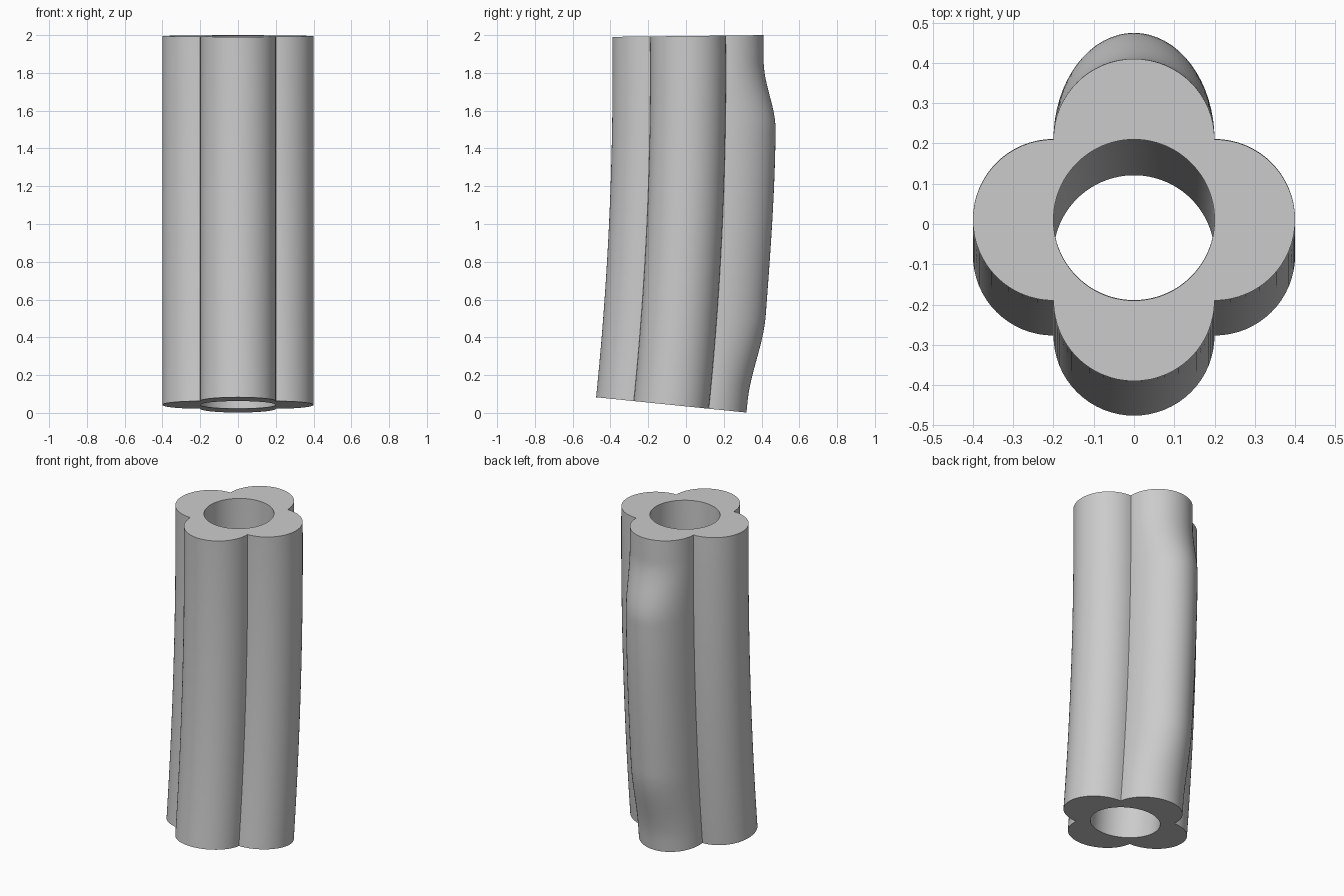
import bpy, bmesh
from math import sin, cos, pi, radians

if "Cube" in bpy.data.objects:
    bpy.data.objects.remove(bpy.data.objects["Cube"])

R = 0.2            # lobe radius, hole radius and lobe offset
SEGS = 32          # steps per lobe
RINGS = 80         # steps along the bent axis
LENGTH = 1.956
TILT_TOP, TILT_BOTTOM = -0.0115, 0.1015   # axis lean in radians


def smoothstep(a, b, x):
    t = max(0.0, min(1.0, (x - a) / (b - a)))
    return t * t * (3 - 2 * t)


def bulge(z):
    """Extra depth of the back lobe at height z."""
    height = 0.057 + 0.009 * smoothstep(0.5, 1.4, z)
    return height * smoothstep(0.1, 0.55, z) * smoothstep(1.86, 1.5, z)


def section(z):
    """Four-lobed outline and the matching round hole."""
    outer, inner = [], []
    for lobe in range(4):
        d = lobe * pi / 2
        for i in range(SEGS):
            a = -pi / 2 + pi * i / SEGS
            depth = R + (bulge(z) if lobe == 1 else 0)
            u, v = R + depth * cos(a), R * sin(a)
            outer.append((u * cos(d) - v * sin(d), u * sin(d) + v * cos(d)))
            inner.append((R * cos(d + a / 2), R * sin(d + a / 2)))
    return outer, inner


# Sweep the section down a gentle arc, starting from the top
bm = bmesh.new()
rings = []
y, z, step = 0.01, 1.9953, LENGTH / RINGS
for k in range(RINGS + 1):
    tilt = TILT_TOP + (TILT_BOTTOM - TILT_TOP) * k / RINGS
    rings.append([[bm.verts.new((px, y + py * cos(tilt), z - py * sin(tilt)))
                   for px, py in loop] for loop in section(z)])
    mid = tilt + (TILT_BOTTOM - TILT_TOP) / RINGS / 2
    y -= step * sin(mid)
    z -= step * cos(mid)


def bridge(a, b):
    for i in range(len(a)):
        j = (i + 1) % len(a)
        bm.faces.new((a[i], a[j], b[j], b[i]))


# Outer and inner walls, then the flat end faces
for top, low in zip(rings, rings[1:]):
    bridge(low[0], top[0])
    bridge(top[1], low[1])
bridge(rings[0][0], rings[0][1])
bridge(rings[-1][1], rings[-1][0])
bmesh.ops.recalc_face_normals(bm, faces=bm.faces)

mesh = bpy.data.meshes.new("four_lobed_tube")
bm.to_mesh(mesh)
bm.free()
tube = bpy.data.objects.new("four_lobed_tube", mesh)
bpy.context.collection.objects.link(tube)
bpy.context.view_layer.objects.active = tube
tube.select_set(True)
bpy.ops.object.shade_smooth_by_angle(angle=radians(30))
